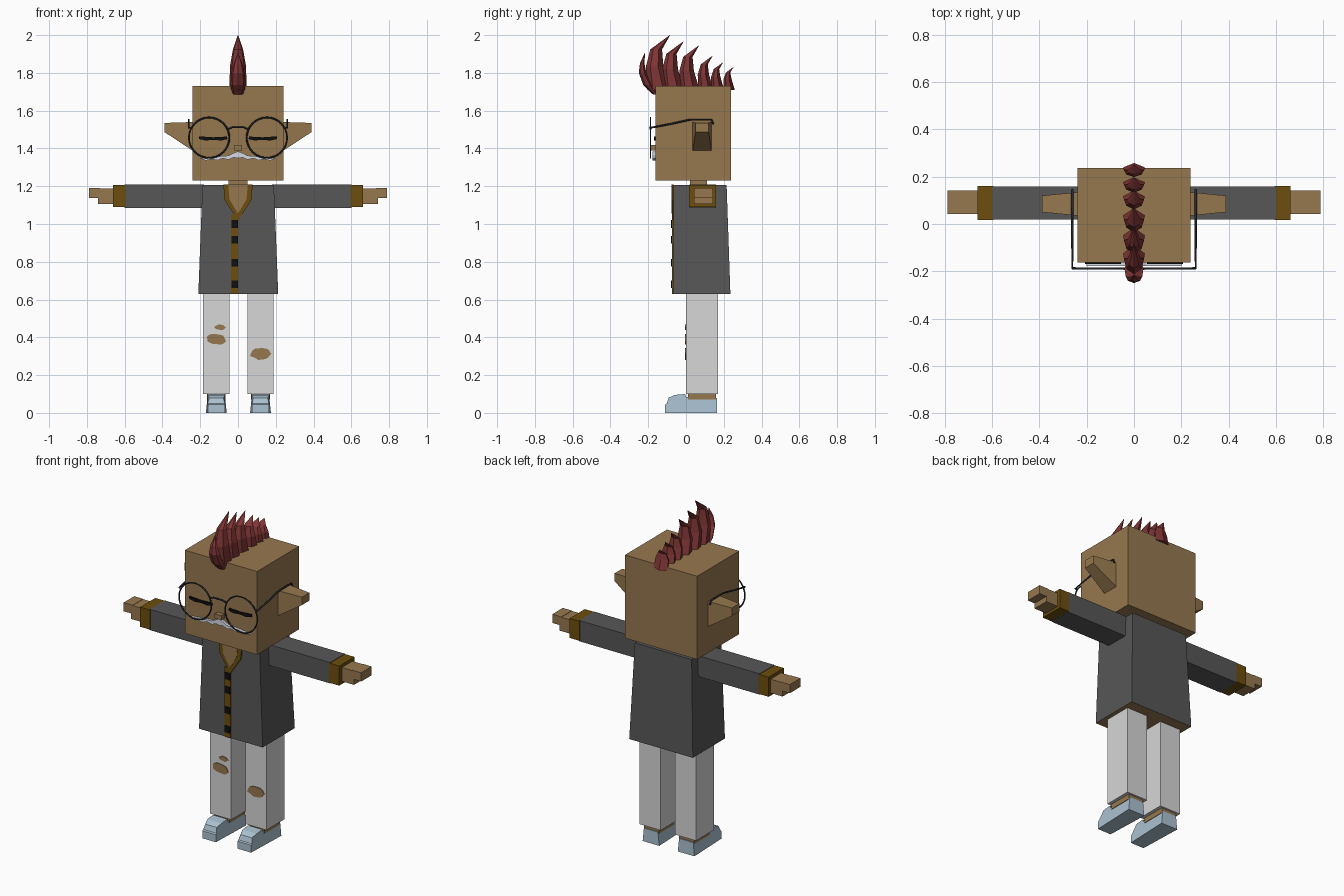
import bpy, bmesh, math, random
from mathutils import Vector

random.seed(4)
cube = bpy.data.objects.get("Cube")
if cube:
    bpy.data.objects.remove(cube)


def material(name, r, g, b):
    m = bpy.data.materials.new(name)
    m.use_nodes = True
    m.diffuse_color = (r, g, b, 1)
    m.node_tree.nodes["Principled BSDF"].inputs["Base Color"].default_value = (r, g, b, 1)
    return m


skin = material("tan skin", .305, .188, .078)
jacket = material("charcoal cloth", .095, .095, .095)
gold = material("dark gold trim", .15, .076, .004)
white = material("off white trousers", .68, .68, .68)
blue = material("pale blue shoe", .41, .54, .64)
red = material("maroon hair", .22, .036, .036)
black = material("black", .005, .005, .005)
steel = material("dark steel", .022, .025, .032)
grey = material("pale moustache", .68, .70, .78)


def finish(name, bm, *mats):
    bmesh.ops.recalc_face_normals(bm, faces=bm.faces)
    me = bpy.data.meshes.new(name)
    bm.to_mesh(me)
    bm.free()
    for m in mats:
        me.materials.append(m)
    ob = bpy.data.objects.new(name, me)
    bpy.context.collection.objects.link(ob)
    return ob


def loft(name, rings, *mats):
    """Skin a list of equal-length point rings and cap both ends."""
    bm = bmesh.new()
    rows = [[bm.verts.new(p) for p in ring] for ring in rings]
    n = len(rows[0])
    for low, high in zip(rows, rows[1:]):
        for i in range(n):
            j = (i + 1) % n
            bm.faces.new((low[i], low[j], high[j], high[i]))
    bm.faces.new(rows[0])
    bm.faces.new(rows[-1])
    return finish(name, bm, *mats)


def box(name, x, y, z, mat):
    rect = [(x[0], y[0]), (x[1], y[0]), (x[1], y[1]), (x[0], y[1])]
    return loft(name, [[(a, b, h) for a, b in rect] for h in z], mat)


def plate(name, outline, y0, y1, mat):
    return loft(name, [[(x, y, z) for x, z in outline] for y in (y0, y1)], mat)


def tube(name, points, radius, mat):
    cu = bpy.data.curves.new(name, "CURVE")
    cu.dimensions = "3D"
    cu.bevel_depth = radius
    cu.bevel_resolution = 1
    cu.use_fill_caps = True
    sp = cu.splines.new("POLY")
    sp.points.add(len(points) - 1)
    for p, co in zip(sp.points, points):
        p.co = (*co, 1)
    cu.materials.append(mat)
    ob = bpy.data.objects.new(name, cu)
    bpy.context.collection.objects.link(ob)
    bpy.ops.object.select_all(action="DESELECT")
    ob.select_set(True)
    bpy.context.view_layer.objects.active = ob
    bpy.ops.object.convert(target="MESH")


def tear(name, cx, cz, rx, rz, y):
    pts = []
    for i in range(18):
        a = math.tau * i / 18
        k = random.uniform(.85, 1.1)
        pts.append((cx + rx * math.cos(a) * k, cz + rz * math.sin(a) * k))
    plate(name, pts, y - .004, y + .001, skin)


# Head, neck and nose
box("head", (-.24, .24), (-.162, .237), (1.23, 1.73), skin)
box("neck", (-.05, .05), (.02, .11), (1.15, 1.24), skin)
box("nose", (-.022, .022), (-.19, -.16), (1.39, 1.417), skin)

# Flared jacket with a skin-coloured underside
hem = [(-.21, -.07), (.213, -.07), (.213, .235), (-.21, .235)]
shoulder = [(-.188, -.066), (.19, -.066), (.19, .215), (-.188, .215)]
body = loft("jacket_body", [[(x, y, .63) for x, y in hem],
                            [(x, y, 1.207) for x, y in shoulder]], jacket, skin)
for f in body.data.polygons:
    if f.normal.z < -.9:
        f.material_index = 1

# Collar, open neck and buttoned front strip
collar = [(-.078, 1.209), (-.07, 1.125), (0, 1.02), (.07, 1.125), (.078, 1.209)]
opening = [(-.052, 1.21), (-.045, 1.13), (0, 1.055), (.045, 1.13), (.052, 1.21)]
plate("collar", collar, -.075, -.065, gold)
plate("neck_opening", opening, -.077, -.068, skin)
box("front_strip", (-.037, .001), (-.075, -.064), (.63, 1.05), gold)
for z in (1.0, .917, .795, .68):
    box("button", (-.034, .001), (-.08, -.072), (z - .02, z + .02), black)

for s, side in ((-1, "right"), (1, "left")):
    def span(a, b):
        return sorted((s * a, s * b))

    # Arm
    box(side + "_sleeve", span(.18, .60), (.018, .158), (1.085, 1.21), jacket)
    box(side + "_cuff", span(.595, .662), (.016, .16), (1.089, 1.207), gold)
    box(side + "_palm", span(.65, .742), (.042, .142), (1.105, 1.188), skin)
    box(side + "_fingers", span(.73, .79), (.042, .142), (1.138, 1.19), skin)

    # Ear tapering outward, with a sloping underside
    def ear_ring(x, y0, y1, z0, z1):
        return [(s * x, y0, z0), (s * x, y1, z0), (s * x, y1, z1), (s * x, y0, z1)]
    loft(side + "_ear", [ear_ring(.235, .035, .135, 1.385, 1.54),
                         ear_ring(.39, .05, .12, 1.487, 1.535)], skin)

    # Leg, ankle and shoe
    c = s * .117 + .002
    box(side + "_trouser_leg", (c - .07, c + .07), (0, .17), (.10, .64), white)
    box(side + "_ankle", (c - .05, c + .05), (.01, .158), (.07, .102), skin)
    side_profile = [(.163, 0), (.163, .08), (.0, .084), (-.005, .1), (-.06, .095),
                    (-.092, .08), (-.102, .05), (-.11, .045), (-.11, 0)]

    def shoe_width(y, z):
        return .055 - (.008 if z > .07 else 0) - (.01 if y < -.08 else 0)
    loft(side + "_shoe", [[(c + e * shoe_width(y, z), y, z) for y, z in side_profile]
                          for e in (-1, 1)], blue)

    # Closed eye with a thin lid line
    lid = [(.058, 1.463), (.13, 1.459), (.205, 1.464), (.207, 1.45),
           (.17, 1.442), (.13, 1.446), (.09, 1.442), (.056, 1.449)]
    plate(side + "_eye", [(s * x, z) for x, z in lid], -.17, -.161, black)

    # Ragged moustache half
    whisker = [(0, 1.385), (.025, 1.375), (.05, 1.362), (.10, 1.358), (.15, 1.352),
               (.20, 1.348), (.17, 1.336), (.14, 1.343), (.11, 1.337), (.08, 1.348),
               (.05, 1.34), (.025, 1.352), (0, 1.348)]
    plate(side + "_moustache", [(s * x, z) for x, z in whisker], -.178, -.16, grey)

    # Spectacle rim and temple
    bpy.ops.mesh.primitive_torus_add(location=(s * .153, -.188, 1.457),
                                     rotation=(math.pi / 2, 0, 0), major_segments=32,
                                     minor_segments=6, major_radius=.107, minor_radius=.0045)
    rim = bpy.context.object
    rim.name = side + "_rim"
    rim.data.materials.append(steel)
    bpy.ops.object.shade_smooth()
    t = s * .261
    tube(side + "_temple", [(s * .247, -.188, 1.508), (t, -.186, 1.51), (t, -.08, 1.53),
                            (t, .02, 1.552), (t, .135, 1.552), (t, .145, 1.528)], .005, steel)

tube("bridge", [(-.05, -.188, 1.503), (-.03, -.19, 1.512), (.03, -.19, 1.512),
                (.05, -.188, 1.503)], .005, steel)

# Torn knees
tear("right_knee_tear", -.115, .39, .052, .03, 0)
tear("right_small_tear", -.095, .453, .03, .014, 0)
tear("left_knee_tear", .118, .312, .055, .032, 0)


# Crest of curved spikes
def spike(sections):
    """Each section gives centre y, centre z, half length, half width."""
    rings = []
    for y, z, length, width in sections:
        rings.append([(0, y - length, z), (width * .75, y - length * .5, z),
                      (width, y + length * .4, z), (0, y + length, z),
                      (-width, y + length * .4, z), (-width * .75, y - length * .5, z)])
    loft("hair_spike", rings, red)


for ty, tz in ((-.085, 2.0), (-.013, 1.967), (.068, 1.945), (.14, 1.89),
               (.195, 1.855), (.25, 1.83)):
    h = tz - 1.73
    spike([(ty - .22 * h, 1.71, .18 * h + .012, .045),
           (ty - .30 * h, 1.73 + .38 * h, .15 * h + .006, .043),
           (ty - .27 * h, 1.73 + .72 * h, .115 * h, .027),
           (ty, tz, .001, .001)])
spike([(-.16, 1.685, .014, .028), (-.2, 1.735, .026, .04), (-.23, 1.80, .02, .035),
       (-.232, 1.85, .012, .022), (-.218, 1.905, .001, .001)])
